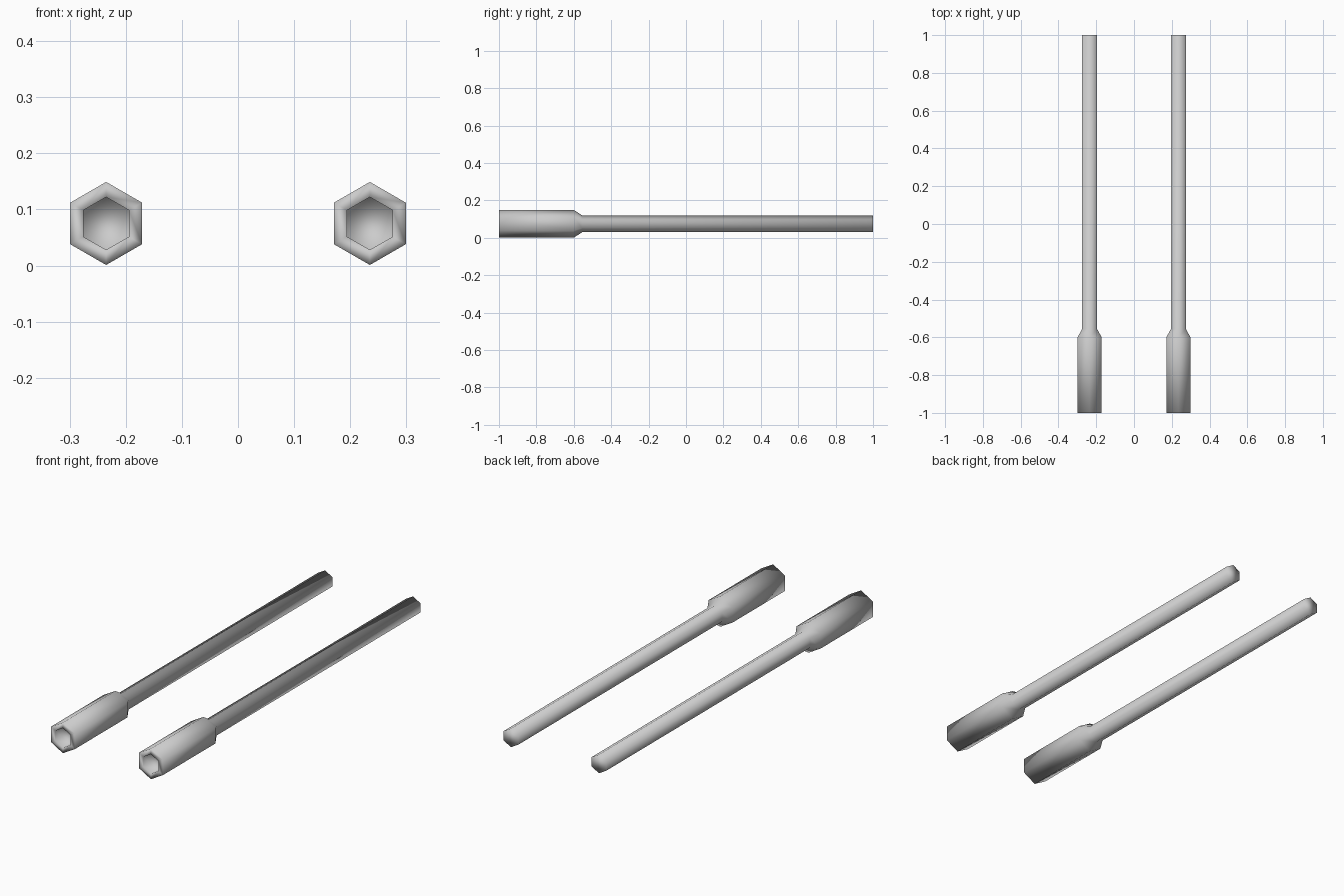
import bpy
import bmesh
import math

cube = bpy.data.objects.get("Cube")
if cube:
    bpy.data.objects.remove(cube)

# Grey metal
metal = bpy.data.materials.new("grey_metal")
metal.use_nodes = True
metal.diffuse_color = (0.6, 0.6, 0.6, 1)
metal.node_tree.nodes["Principled BSDF"].inputs["Base Color"].default_value = (0.6, 0.6, 0.6, 1)

SIDES = 6
OUTER, INNER = 0.074, 0.047
HEIGHT = 0.075

# Bore floor, bore wall, muzzle rim, sleeve, taper, long tube: (y, radius)
PROFILE = [(-0.95, INNER), (-1, INNER), (-1, OUTER),
           (-0.6, OUTER), (-0.555, INNER - 0.002), (1, INNER - 0.002)]


def hex_barrel(name, x):
    bm = bmesh.new()
    rings = []
    for y, radius in PROFILE:
        ring = []
        for i in range(SIDES):
            a = math.tau * i / SIDES
            ring.append(bm.verts.new((radius * math.sin(a), y, radius * math.cos(a))))
        rings.append(ring)
    for a, b in zip(rings, rings[1:]):
        for i in range(SIDES):
            j = (i + 1) % SIDES
            bm.faces.new((a[i], a[j], b[j], b[i]))
    # Bore floor and closed rear end
    bm.faces.new(rings[0])
    bm.faces.new(rings[-1])
    bmesh.ops.recalc_face_normals(bm, faces=bm.faces)
    for face in bm.faces:
        face.smooth = True
    mesh = bpy.data.meshes.new(name)
    bm.to_mesh(mesh)
    bm.free()
    mesh.materials.append(metal)
    obj = bpy.data.objects.new(name, mesh)
    obj.location = (x, 0, HEIGHT)
    bpy.context.scene.collection.objects.link(obj)


for side, x in (("right", -0.235), ("left", 0.235)):
    hex_barrel(side + "_barrel", x)
